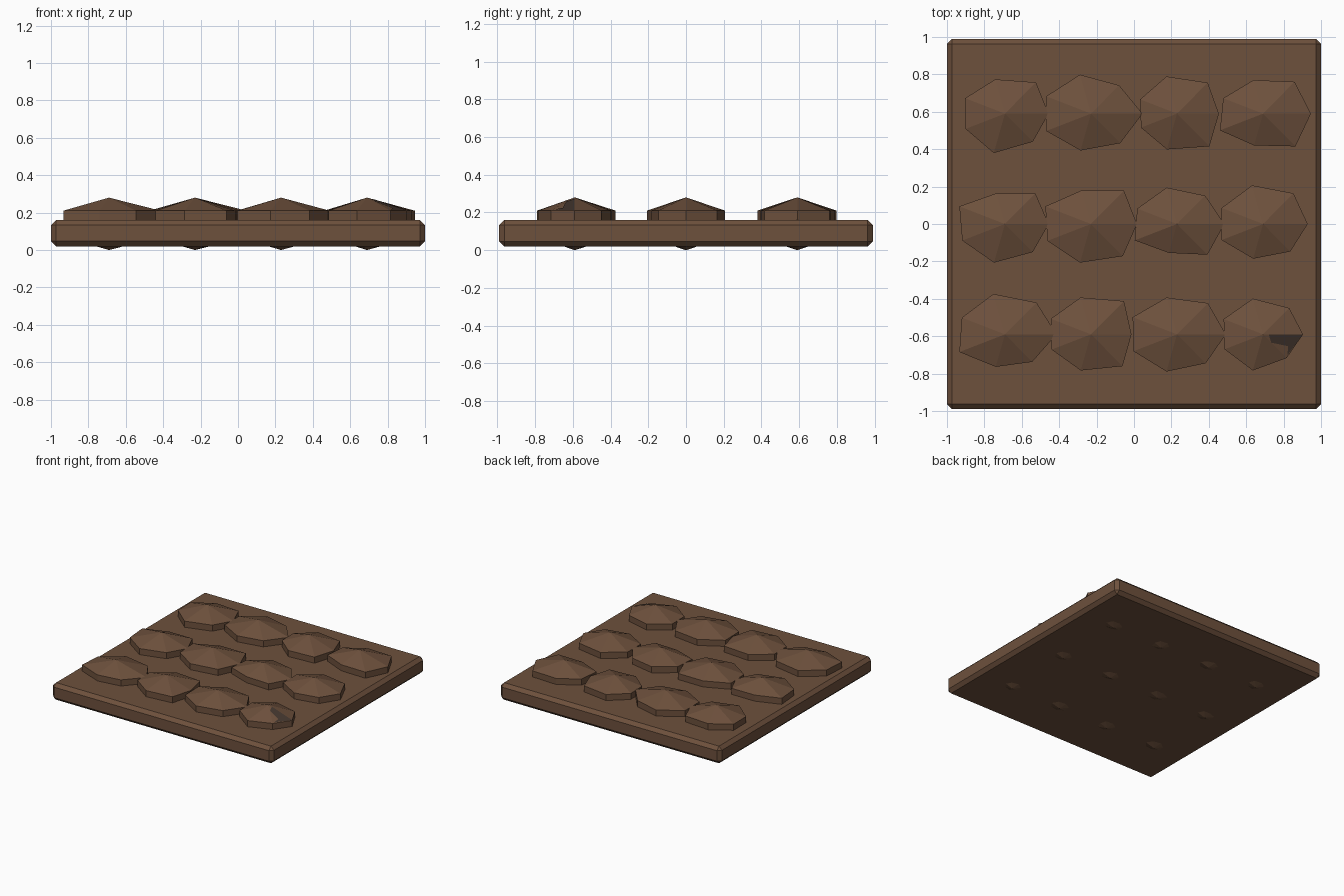
import bpy
import bmesh
from math import cos, sin, tau
from mathutils import Vector

cube = bpy.data.objects.get("Cube")
if cube:
    bpy.data.objects.remove(cube, do_unlink=True)


def make_material(name, rgb):
    mat = bpy.data.materials.new(name)
    mat.use_nodes = True
    mat.diffuse_color = (*rgb, 1)
    shader = mat.node_tree.nodes["Principled BSDF"]
    shader.inputs["Base Color"].default_value = (*rgb, 1)
    shader.inputs["Roughness"].default_value = 0.9
    return mat


brown = make_material("earth_brown", (0.155, 0.082, 0.046))
dark = make_material("dark_brown", (0.055, 0.036, 0.026))


def add_object(name, bm, mat):
    mesh = bpy.data.meshes.new(name)
    bm.to_mesh(mesh)
    bm.free()
    mesh.materials.append(mat)
    obj = bpy.data.objects.new(name, mesh)
    bpy.context.collection.objects.link(obj)
    return obj


# Slab with chamfered edges
bm = bmesh.new()
bmesh.ops.create_cube(bm, size=1)
bmesh.ops.scale(bm, vec=(2, 1.98, 0.14), verts=bm.verts)
bmesh.ops.translate(bm, vec=(0, 0, 0.09), verts=bm.verts)
bmesh.ops.bevel(bm, geom=bm.edges[:], offset=0.027, segments=1, affect="EDGES")
add_object("slab", bm, brown)

# Stones: seven-sided drums with a pointed cap above and below
SIDES = 7
RX, RY = 0.246, 0.198
RIM_LOW, RIM_HIGH, PEAK = 0.07, 0.21, 0.28


def rim_point(centre, radii, i, z):
    a = tau * i / SIDES
    return Vector((centre[0] + RX * radii[i] * cos(a),
                   centre[1] + RY * radii[i] * sin(a), z))


def add_stone(name, centre, radii):
    bm = bmesh.new()
    low, high = ([bm.verts.new(rim_point(centre, radii, i, z)) for i in range(SIDES)]
                 for z in (RIM_LOW, RIM_HIGH))
    foot = bm.verts.new((*centre, 0))
    peak = bm.verts.new((*centre, PEAK))
    for i in range(SIDES):
        j = (i + 1) % SIDES
        bm.faces.new((low[i], low[j], high[j], high[i]))
        bm.faces.new((high[i], high[j], peak))
        bm.faces.new((low[j], low[i], foot))
    add_object(name, bm, brown)


# Uneven outline of each stone, as rim radius in percent, row by row
rows = {
    "back": ((95, 108, 95, 96, 95, 109, 97), (112, 98, 108, 108, 108, 102, 102),
             (91, 107, 103, 89, 87, 99, 113), (104, 110, 93, 96, 104, 88, 113)),
    "middle": ((95, 106, 85, 110, 103, 107, 97), (100, 115, 93, 110, 105, 107, 111),
               (103, 98, 101, 96, 102, 80, 106), (97, 106, 107, 100, 100, 96, 95)),
    "front": ((112, 110, 112, 104, 110, 90, 95), (88, 115, 102, 97, 95, 100, 110),
              (106, 108, 102, 107, 105, 103, 100), (87, 91, 99, 95, 93, 100, 82)),
}
for r, (row, stones) in enumerate(rows.items()):
    for c, percents in enumerate(stones):
        centre = (-0.69 + 0.46 * c, 0.59 * (1 - r))
        radii = [p / 100 for p in percents]
        add_stone(f"{row}_stone_{c + 1}", centre, radii)

# Dark stain lying on one facet of the last stone
peak = Vector((*centre, PEAK))
side_a = rim_point(centre, radii, 0, RIM_HIGH) - peak
side_b = rim_point(centre, radii, SIDES - 1, RIM_HIGH) - peak
lift = Vector((0, 0, 0.003))
bm = bmesh.new()
outline = [(0, 0.35), (0.33, 0.5), (0.1, 0.87), (1, 0), (0.14, 0)]
bm.faces.new([bm.verts.new(peak + side_a * s + side_b * t + lift) for s, t in outline])
add_object("stone_stain", bm, dark)
